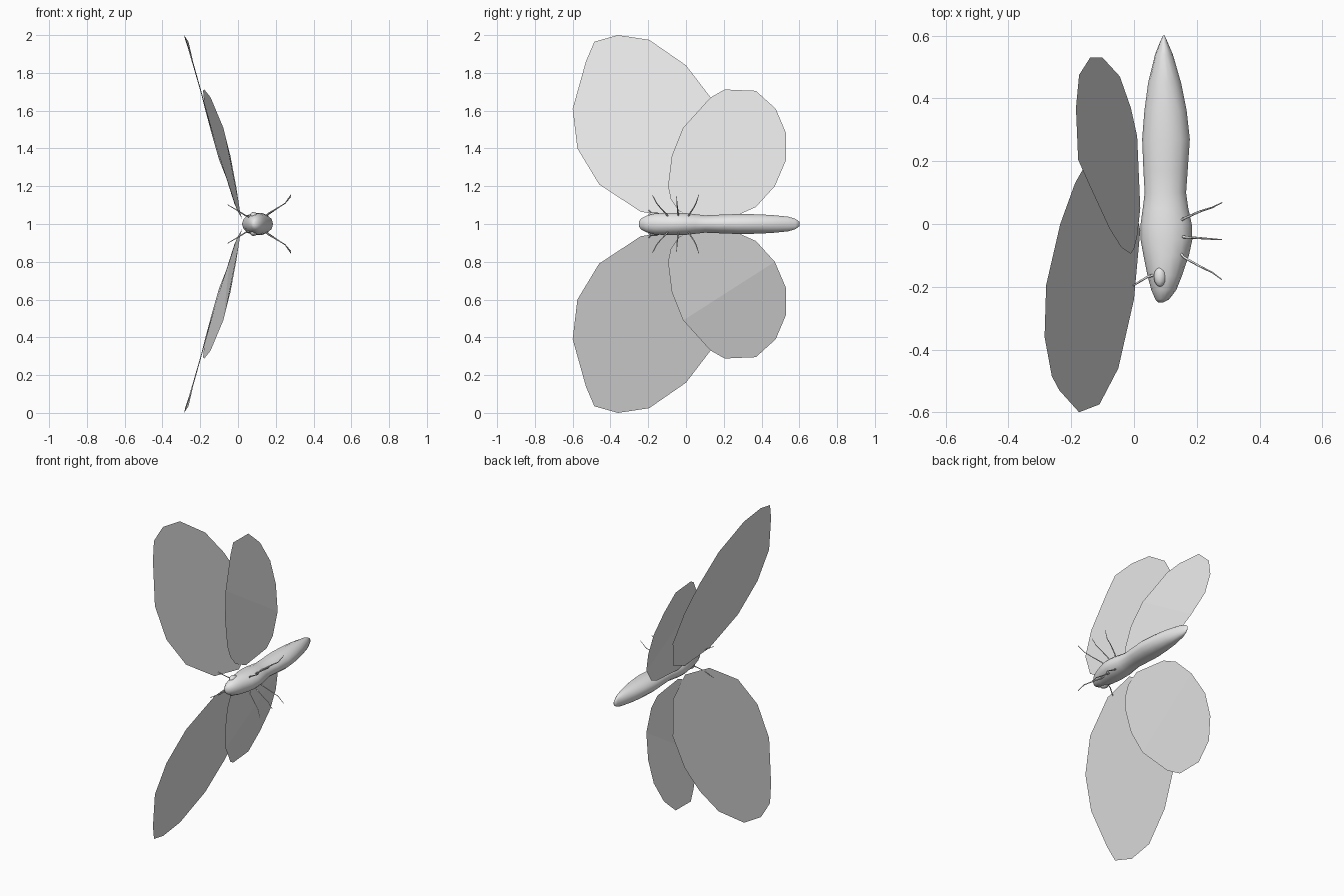
import bpy, bmesh, math
from mathutils import Vector

if "Cube" in bpy.data.objects:
    bpy.data.objects.remove(bpy.data.objects["Cube"])

grey = bpy.data.materials.new("plain grey")
grey.diffuse_color = (0.8, 0.8, 0.8, 1)
grey.use_nodes = True
grey.node_tree.nodes["Principled BSDF"].inputs["Base Color"].default_value = grey.diffuse_color


def add_mesh(name, verts, faces, smooth=False):
    me = bpy.data.meshes.new(name)
    me.from_pydata(verts, [], faces)
    me.materials.append(grey)
    if smooth:
        bm = bmesh.new()
        bm.from_mesh(me)
        bmesh.ops.recalc_face_normals(bm, faces=bm.faces)
        for f in bm.faces:
            f.smooth = True
        bm.to_mesh(me)
        bm.free()
    ob = bpy.data.objects.new(name, me)
    bpy.context.collection.objects.link(ob)
    return ob


def loft(name, rings, sides, smooth=True):
    """Closed tube along y; each ring is (y, centre x, centre z, radius x, radius z)."""
    verts, faces = [], []
    for y, cx, cz, rx, rz in rings:
        for i in range(sides):
            a = math.tau * i / sides
            verts.append((cx + rx * math.cos(a), y, cz + rz * math.sin(a)))
    for r in range(len(rings) - 1):
        for i in range(sides):
            j = (i + 1) % sides
            faces.append((r * sides + i, r * sides + j,
                          (r + 1) * sides + j, (r + 1) * sides + i))
    last = (len(rings) - 1) * sides
    faces += [tuple(range(sides)), tuple(range(last, last + sides))]
    return add_mesh(name, verts, faces, smooth)


# Body: head at -y, long tapering abdomen at +y
# (y, left x, right x, half height)
profile = [(-.25, .077, .093, .012), (-.24, .068, .112, .028), (-.21, .055, .135, .045),
           (-.165, .043, .153, .057), (-.10, .03, .175, .06), (-.05, .021, .186, .061),
           (0, .021, .184, .059), (.05, .028, .173, .053), (.10, .034, .166, .047),
           (.17, .03, .171, .05), (.27, .026, .178, .054), (.36, .033, .168, .053),
           (.45, .045, .15, .049), (.54, .067, .124, .04), (.58, .083, .107, .028),
           (.60, .092, .098, .012)]
loft("body", [(y, (a + b) / 2, 1, (b - a) / 2, h) for y, a, b, h in profile], 14)

# Wing outlines (x, y, z above the body axis), first point at the root
forewing = [(.02, -.02, .03), (.0, -.24, .065), (-.05, -.46, .21), (-.11, -.575, .40),
            (-.175, -.6, .61), (-.238, -.53, .86), (-.262, -.485, .965), (-.285, -.36, 1.0),
            (-.28, -.195, .975), (-.235, 0, .84), (-.188, .13, .67), (-.14, .215, .50),
            (-.08, .25, .30), (-.02, .16, .11)]
hindwing = [(.02, .05, .03), (.01, -.04, .07), (0, -.08, .13), (-.01, -.095, .20),
            (-.04, -.075, .36), (-.078, -.015, .51), (-.145, .13, .67), (-.178, .205, .712),
            (-.185, .37, .705), (-.175, .475, .61), (-.14, .53, .48), (-.1, .53, .34),
            (-.045, .47, .20), (-.01, .37, .09), (.01, .28, .05)]

# Limb paths (x, y, z above the body axis)
limbs = {
    "front_leg": [(.145, -.09, .035), (.16, -.107, .055), (.21, -.135, .085), (.25, -.155, .11), (.28, -.177, .152)],
    "middle_leg": [(.145, -.04, .035), (.165, -.042, .055), (.21, -.045, .085), (.25, -.048, .11), (.28, -.05, .145)],
    "rear_leg": [(.145, .01, .035), (.165, .02, .055), (.21, .04, .085), (.25, .053, .11), (.28, .068, .155)],
    "antenna": [(.07, -.16, .035), (.04, -.17, .045), (.0, -.195, .07), (-.055, -.205, .102)],
}


def limb(name, path, radius=.005):
    """Thin tapering four-sided rod along a path."""
    pts = [Vector(p) for p in path]
    n, verts, faces = 4, [], []
    for k, p in enumerate(pts):
        d = (pts[min(k + 1, len(pts) - 1)] - pts[max(k - 1, 0)]).normalized()
        u = d.cross(Vector((0, 1, 0))).normalized()
        v = d.cross(u)
        r = radius * (1 - .65 * k / (len(pts) - 1))
        for i in range(n):
            a = math.tau * i / n
            verts.append(p + r * (u * math.cos(a) + v * math.sin(a)))
    for k in range(len(pts) - 1):
        for i in range(n):
            j = (i + 1) % n
            faces.append((k * n + i, k * n + j, (k + 1) * n + j, (k + 1) * n + i))
    faces.append(tuple(range(len(verts) - n, len(verts))))
    add_mesh(name, verts, faces, True)


# Everything else is mirrored across the body axis at z = 1
for side, s in (("left", 1), ("right", -1)):
    def place(points):
        return [(x, y, 1 + s * z) for x, y, z in points]

    # Wings: thin flat sheets, the hindwing creased once across its middle
    add_mesh(f"{side}_forewing", place(forewing), [tuple(range(len(forewing)))])
    add_mesh(f"{side}_hindwing", place(hindwing),
             [(0, 1, 2, 3, 4, 5, 12, 13, 14), (5, 6, 7, 8, 9, 10, 11, 12)])

    # Legs and antenna
    for name, path in limbs.items():
        limb(f"{side}_{name}", place(path))

    # Eye: small oval bump on the side of the head
    rings = []
    for k in range(7):
        t = math.pi * (.06 + .88 * k / 6)
        r = math.sin(t)
        rings.append((-.168 - .032 * math.cos(t), .083, 1 + s * .047, .02 * r, .017 * r))
    loft(f"{side}_eye", rings, 8)
